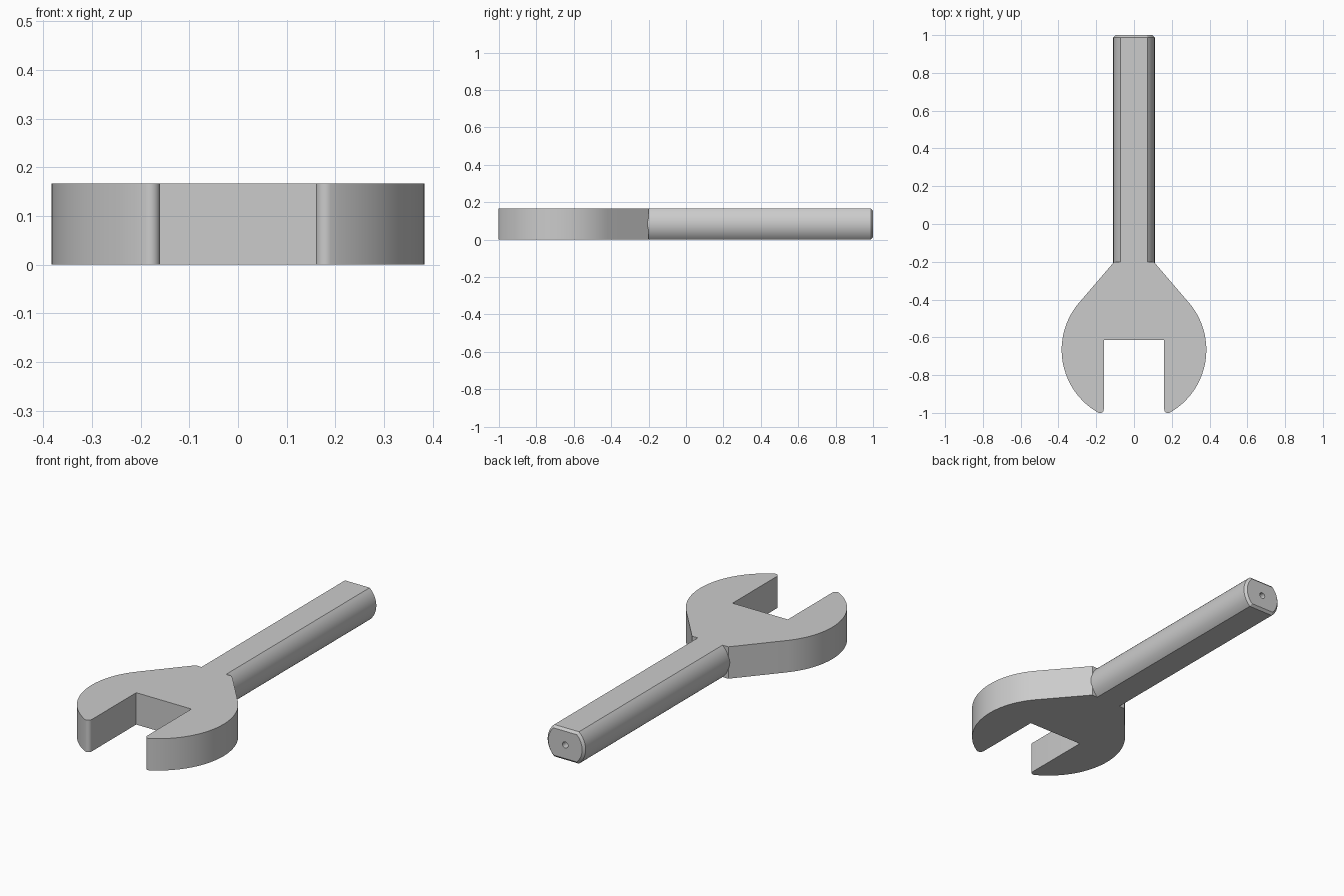
import bpy, bmesh
from math import sin, cos, asin, acos, atan2, hypot, pi, radians

cube = bpy.data.objects.get("Cube")
if cube:
    bpy.data.objects.remove(cube, do_unlink=True)

THICK = 0.167
HALF = THICK / 2

steel = bpy.data.materials.new("grey steel")
steel.use_nodes = True
GREY = (0.6, 0.6, 0.6, 1)
steel.diffuse_color = GREY
steel.node_tree.nodes["Principled BSDF"].inputs["Base Color"].default_value = GREY


def finish(name, bm):
    """Turn a bmesh into a smooth-shaded object with crisp edges."""
    bmesh.ops.recalc_face_normals(bm, faces=bm.faces)
    mesh = bpy.data.meshes.new(name)
    bm.to_mesh(mesh)
    bm.free()
    mesh.materials.append(steel)
    obj = bpy.data.objects.new(name, mesh)
    bpy.context.collection.objects.link(obj)
    bpy.ops.object.select_all(action='DESELECT')
    obj.select_set(True)
    bpy.context.view_layer.objects.active = obj
    bpy.ops.object.shade_smooth_by_angle(angle=radians(30))


def arc(cx, cy, r, a, b, n):
    return [(cx + r * cos(a + (b - a) * i / n), cy + r * sin(a + (b - a) * i / n))
            for i in range(n + 1)]


# Open jaw head: neck tangent to a round head, with rounded jaw tips
R, CY, TIP, JAW, NECK, BACK = 0.383, -0.666, 0.02, 0.16, 0.105, -0.2
dx, dy = NECK, BACK - CY
start = atan2(dy, dx) - acos(R / hypot(dx, dy))
tip_x = JAW + TIP
end = -acos(tip_x / (R - TIP))
tip_y = CY + (R - TIP) * sin(end)
half = [(NECK, BACK)]
half += arc(0, CY, R, start, end, 32)
half += arc(tip_x, tip_y, TIP, end, -pi, 8)[1:]
half += [(JAW, -0.614)]
outline = half + [(-x, y) for x, y in reversed(half)]

bm = bmesh.new()
base = bm.faces.new([bm.verts.new((x, y, 0)) for x, y in outline])
top = bmesh.ops.extrude_face_region(bm, geom=[base])
bmesh.ops.translate(bm, vec=(0, 0, THICK),
                    verts=[v for v in top["geom"] if isinstance(v, bmesh.types.BMVert)])
finish("jaw_head", bm)

# Handle: round bar with two flats, chamfered end and a small centre hole
BAR, CHAMFER, HOLE = 0.11, 0.012, 0.016


def flatted(r, h, y):
    """Ring of a circle clipped above and below by flats."""
    a = asin(h / r)
    stops = [-a, a, pi - a, pi + a, 2 * pi - a]
    ring = []
    for s, e, n in zip(stops, stops[1:], (16, 8, 16, 8)):
        for i in range(n):
            t = s + (e - s) * i / n
            d = min(r, h / max(abs(sin(t)), 0.001))
            ring.append((d * cos(t), y, HALF + d * sin(t)))
    return ring


def circle(r, y, n=48):
    return [(r * cos(t), y, HALF + r * sin(t))
            for t in (radians(-45) + 2 * pi * i / n for i in range(n))]


# The round sides run slightly into the neck; the flats stop at its edge
root = [(x, BACK - 0.01 * (abs(z - HALF) < HALF - 0.001), z)
        for x, y, z in flatted(BAR, HALF, BACK)]
rings = [root,
         flatted(BAR, HALF, 1 - CHAMFER),
         flatted(BAR - CHAMFER, HALF - CHAMFER, 1),
         circle(HOLE, 1),
         circle(HOLE, 0.95)]
bm = bmesh.new()
loops = [[bm.verts.new(p) for p in ring] for ring in rings]
for a, b in zip(loops, loops[1:]):
    for i in range(len(a)):
        bm.faces.new((a[i - 1], a[i], b[i], b[i - 1]))
bm.faces.new(loops[0])
bm.faces.new(loops[-1])
finish("handle", bm)
